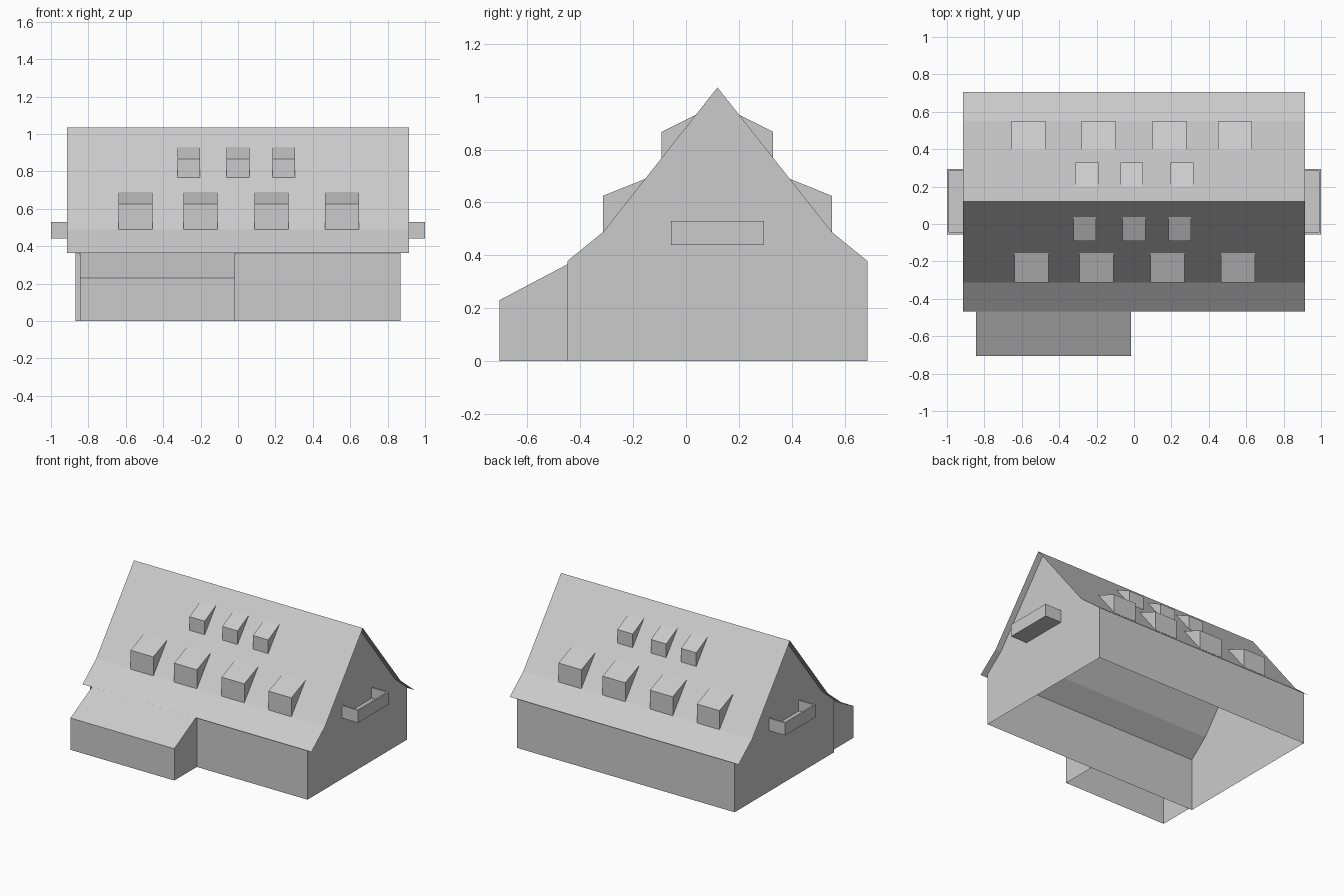
import bpy
import bmesh

cube = bpy.data.objects.get("Cube")
if cube:
    bpy.data.objects.remove(cube, do_unlink=True)

grey = bpy.data.materials.new("light grey")
grey.use_nodes = True
grey.diffuse_color = (0.6, 0.6, 0.6, 1)
grey.node_tree.nodes["Principled BSDF"].inputs["Base Color"].default_value = (0.6, 0.6, 0.6, 1)


def prism(name, profile, x0, x1, skip=(), caps=True):
    """Extrude a (y, z) profile from x0 to x1, leaving out the skipped sides."""
    bm = bmesh.new()
    a = [bm.verts.new((x0, y, z)) for y, z in profile]
    b = [bm.verts.new((x1, y, z)) for y, z in profile]
    n = len(profile)
    for i in range(n):
        if i not in skip:
            j = (i + 1) % n
            bm.faces.new((a[i], a[j], b[j], b[i]))
    if caps:
        bm.faces.new(a[::-1])
        bm.faces.new(b)
    bmesh.ops.recalc_face_normals(bm, faces=bm.faces)
    mesh = bpy.data.meshes.new(name)
    bm.to_mesh(mesh)
    bm.free()
    mesh.materials.append(grey)
    obj = bpy.data.objects.new(name, mesh)
    bpy.context.collection.objects.link(obj)
    return obj


RIDGE_Y, RIDGE_Z = 0.119, 1.035
BREAK, BREAK_Z = 0.433, 0.488
WALL, WALL_Z = 0.568, 0.378
EAVE, EAVE_Z = 0.587, 0.364


def roof_height(d):
    """Height of the steep roof at distance d from the ridge."""
    return RIDGE_Z - d * (RIDGE_Z - BREAK_Z) / BREAK


def both_sides(half):
    """Mirror a half profile (front to ridge) about the ridge."""
    front = [(RIDGE_Y - d, z) for d, z in half]
    back = [(RIDGE_Y + d, z) for d, z in half[::-1]]
    return front + [(RIDGE_Y, RIDGE_Z)] + back


# House walls: gable ends and long walls, open below and under the roof
prism("house_walls", both_sides([(WALL, 0), (WALL, WALL_Z), (BREAK, BREAK_Z)]),
      -0.87, 0.87, skip=(1, 2, 3, 4, 6))

# Roof: one thin folded sheet
roof = prism("roof", both_sides([(EAVE, EAVE_Z), (BREAK, BREAK_Z)]),
             -0.915, 0.915, skip=(4,), caps=False)
if roof.data.polygons[0].normal.z < 0:
    roof.data.flip_normals()

# Front annex with a lean-to roof
front_wall = RIDGE_Y - WALL
prism("annex", [(-0.706, 0), (-0.706, 0.23), (front_wall, 0.366), (front_wall, 0)],
      -0.845, -0.015, skip=(2, 3))


# Dormers: wedge-shaped boxes on both slopes
def dormer_row(name, side, starts, width, face, top, meet):
    for i, x in enumerate(starts):
        section = [(RIDGE_Y + side * face, roof_height(face)),
                   (RIDGE_Y + side * face, top),
                   (RIDGE_Y + side * meet, roof_height(meet))]
        prism(f"{name}_{i + 1}", section, x, x + width, skip=(2,))


lower = dict(width=0.182, face=BREAK, top=0.625, meet=0.274)
upper = dict(width=0.122, face=0.211, top=0.867, meet=0.082)
dormer_row("front_lower_dormer", -1, (-0.639, -0.291, 0.088, 0.465), **lower)
dormer_row("front_upper_dormer", -1, (-0.324, -0.061, 0.184), **upper)
dormer_row("back_lower_dormer", 1, (-0.655, -0.281, 0.099, 0.45), **lower)
dormer_row("back_upper_dormer", 1, (-0.313, -0.073, 0.195), **upper)

# Balconies: floor slab and three thin parapets on each gable
Y0, Y1, Z0, Z1, T = -0.056, 0.295, 0.44, 0.53, 0.012


def box(name, x0, x1, y0, y1, z0, z1):
    prism(name, [(y0, z0), (y1, z0), (y1, z1), (y0, z1)], x0, x1)


for name, s in (("left", 1), ("right", -1)):
    inner, rail, outer = s * 0.87, s * (1 - T), s * 1.0
    box(name + "_balcony_floor", inner, rail, Y0 + T, Y1 - T, Z0, Z0 + T)
    box(name + "_balcony_front_side", inner, rail, Y0, Y0 + T, Z0, Z1)
    box(name + "_balcony_back_side", inner, rail, Y1 - T, Y1, Z0, Z1)
    box(name + "_balcony_rail", rail, outer, Y0, Y1, Z0, Z1)
